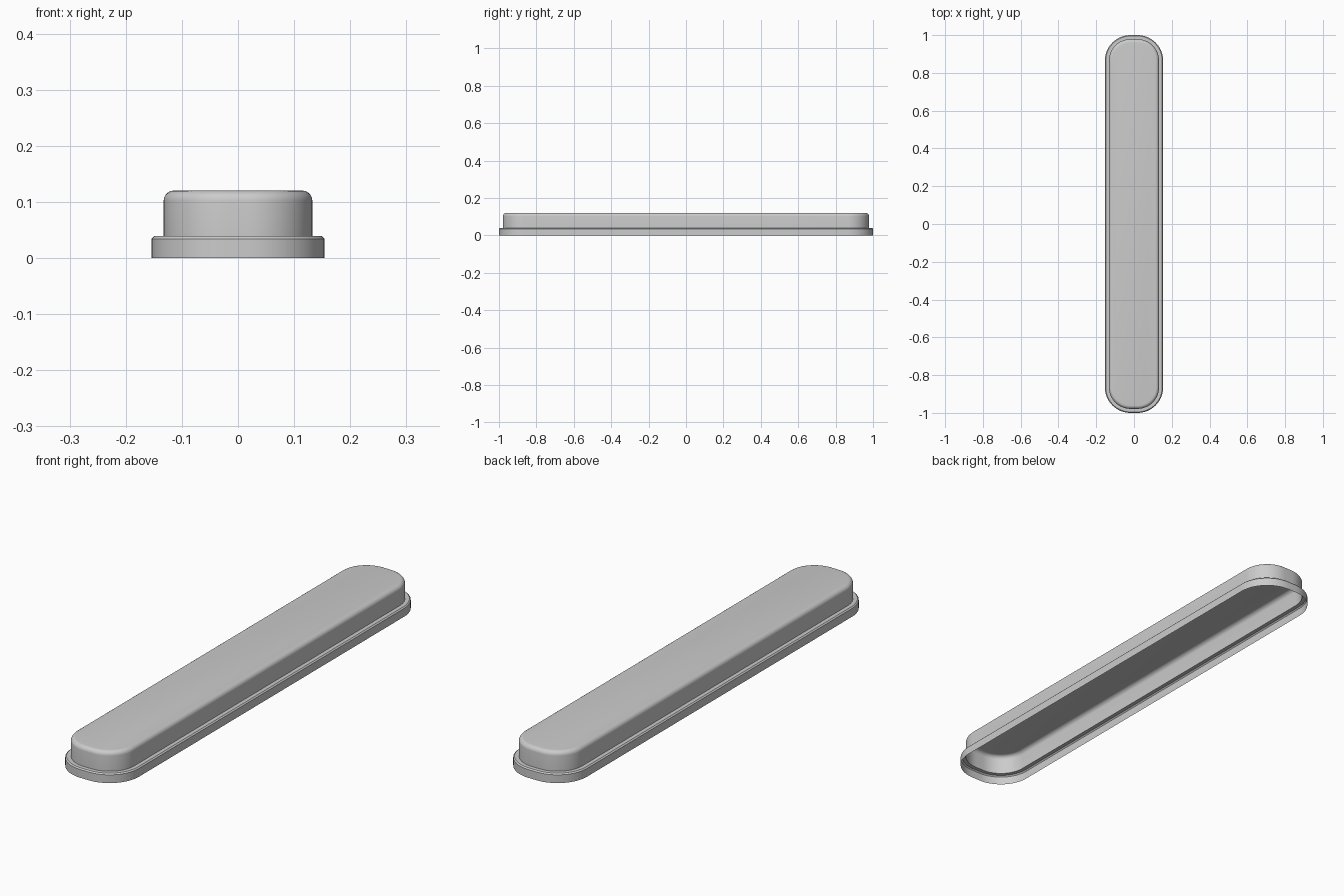
import bpy, bmesh, math

if "Cube" in bpy.data.objects:
    bpy.data.objects.remove(bpy.data.objects["Cube"])

HALF_W, HALF_L, RADIUS = 0.154, 1.0, 0.135
SEGS = 16  # steps per corner


def outline(bm, inset, z):
    """Rounded rectangle ring, inset from the outer rim."""
    r = RADIUS - inset
    cx, cy = HALF_W - RADIUS, HALF_L - RADIUS
    ring = []
    for q, (sx, sy) in enumerate([(1, 1), (-1, 1), (-1, -1), (1, -1)]):
        for i in range(SEGS + 1):
            a = math.pi / 2 * (q + i / SEGS)
            ring.append(bm.verts.new((sx * cx + r * math.cos(a),
                                      sy * cy + r * math.sin(a), z)))
    return ring


# Wall profile: flange, chamfer, ledge, body wall
profile = [(0, 0), (0, 0.034), (0.005, 0.039), (0.0215, 0.039), (0.0215, 0.102)]
# Rounded upper edge
for i in range(1, 7):
    a = math.pi / 2 * i / 6
    profile.append((0.0215 + 0.018 * (1 - math.cos(a)), 0.102 + 0.018 * math.sin(a)))

# Loft the open-bottomed shell and close the top
bm = bmesh.new()
rings = [outline(bm, *p) for p in profile]
for low, high in zip(rings, rings[1:]):
    n = len(low)
    for i in range(n):
        j = (i + 1) % n
        bm.faces.new((low[i], low[j], high[j], high[i]))
bm.faces.new(rings[-1])

mesh = bpy.data.meshes.new("flanged_cover")
bm.to_mesh(mesh)
bm.free()
cover = bpy.data.objects.new("flanged_cover", mesh)
bpy.context.collection.objects.link(cover)
bpy.context.view_layer.objects.active = cover
cover.select_set(True)
bpy.ops.object.shade_smooth_by_angle(angle=math.radians(30))
